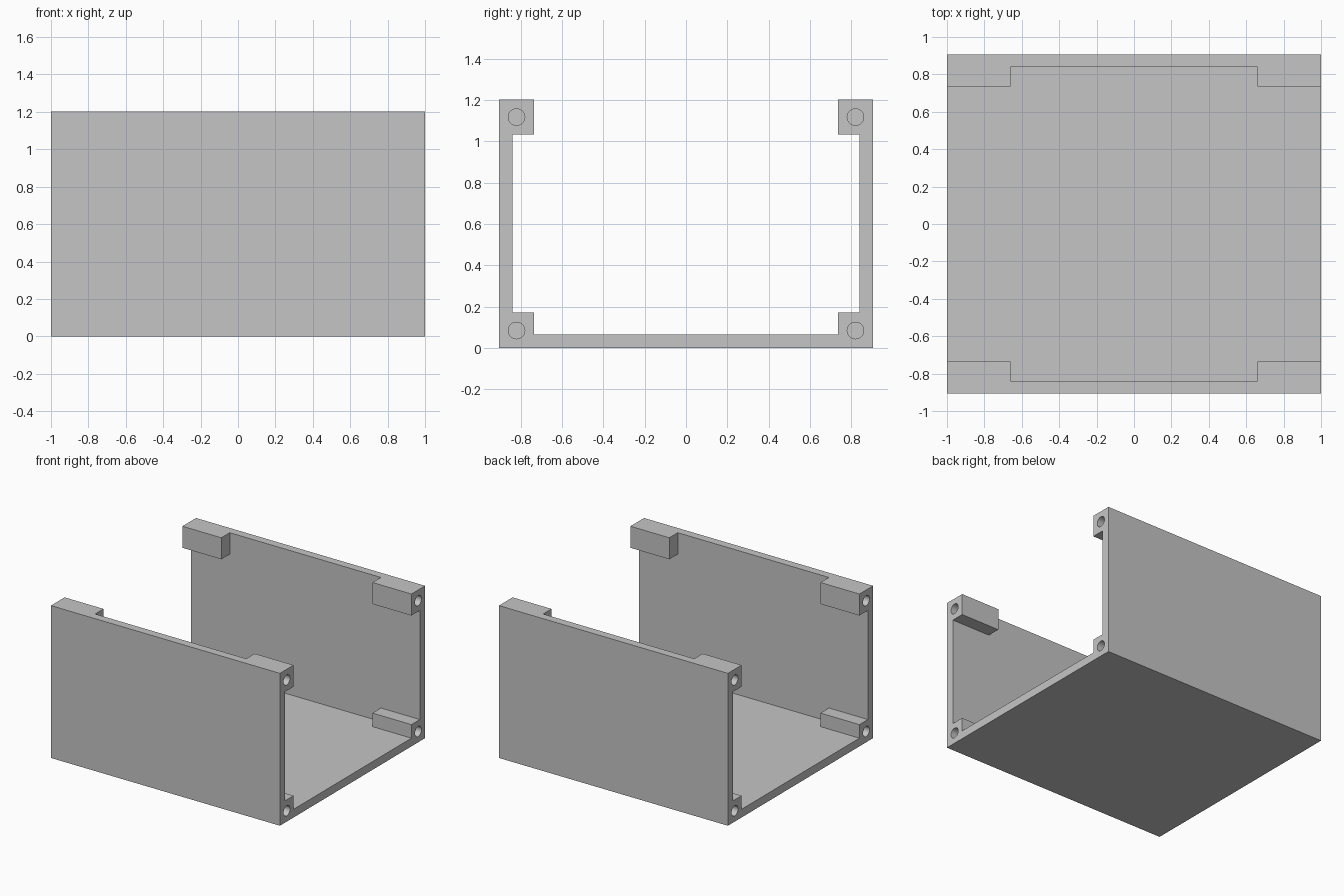
import bpy
import bmesh
import math
from mathutils import Matrix, Vector

if "Cube" in bpy.data.objects:
    bpy.data.objects.remove(bpy.data.objects["Cube"], do_unlink=True)

HX, HY, H = 1.0, 0.905, 1.203       # half length, half width, height
WALL, FLOOR = 0.84, 0.065           # inner wall face, floor top
BOSS_X, BOSS_Y = 0.66, 0.735        # inner ends and sides of the corner bosses
BOSS_LOW, BOSS_HIGH = 0.172, 1.033  # top of lower bosses, underside of upper ones
HOLE_Y, HOLE_Z, HOLE_R, HOLE_DEPTH = 0.82, 0.085, 0.04, 0.28
OVER = 1.5                          # cutters run past the body

grey = bpy.data.materials.new("light_grey")
grey.use_nodes = True
colour = (0.56, 0.56, 0.56, 1)
grey.diffuse_color = colour
grey.node_tree.nodes["Principled BSDF"].inputs["Base Color"].default_value = colour


def make_object(name, bm):
    mesh = bpy.data.meshes.new(name)
    bm.to_mesh(mesh)
    bm.free()
    mesh.materials.append(grey)
    obj = bpy.data.objects.new(name, mesh)
    bpy.context.collection.objects.link(obj)
    return obj


def box(name, hx, hy, z0, z1):
    bm = bmesh.new()
    place = Matrix.Translation((0, 0, (z0 + z1) / 2)) @ Matrix.Diagonal((2 * hx, 2 * hy, z1 - z0, 1))
    bmesh.ops.create_cube(bm, size=1, matrix=place)
    return make_object(name, bm)


def cut(body, cutter):
    mod = body.modifiers.new("cut", "BOOLEAN")
    mod.operation = "DIFFERENCE"
    mod.solver = "EXACT"
    mod.object = cutter
    bpy.context.view_layer.objects.active = body
    bpy.ops.object.modifier_apply(modifier=mod.name)
    bpy.data.objects.remove(cutter, do_unlink=True)


# Channel body, hollowed so that the walls, floor and corner bosses remain
body = box("channel_housing", HX, HY, 0, H)
cut(body, box("space_between_bosses", OVER, BOSS_Y, FLOOR, OVER))
cut(body, box("space_between_walls", OVER, WALL, BOSS_LOW, BOSS_HIGH))
cut(body, box("middle_space", BOSS_X, WALL, FLOOR, OVER))

# Blind screw holes in both ends of the bosses
bm = bmesh.new()
for sx in (-1, 1):
    for sy in (-1, 1):
        for z in (HOLE_Z, H - HOLE_Z):
            place = Matrix.Translation(Vector((sx * HX, sy * HOLE_Y, z)))
            bmesh.ops.create_cone(
                bm, cap_ends=True, segments=32, radius1=HOLE_R, radius2=HOLE_R,
                depth=2 * HOLE_DEPTH, matrix=place @ Matrix.Rotation(math.pi / 2, 4, "Y"))
cut(body, make_object("screw_holes", bm))

bpy.ops.object.select_all(action="DESELECT")
body.select_set(True)
bpy.context.view_layer.objects.active = body
bpy.ops.object.shade_smooth_by_angle(angle=math.radians(30))
